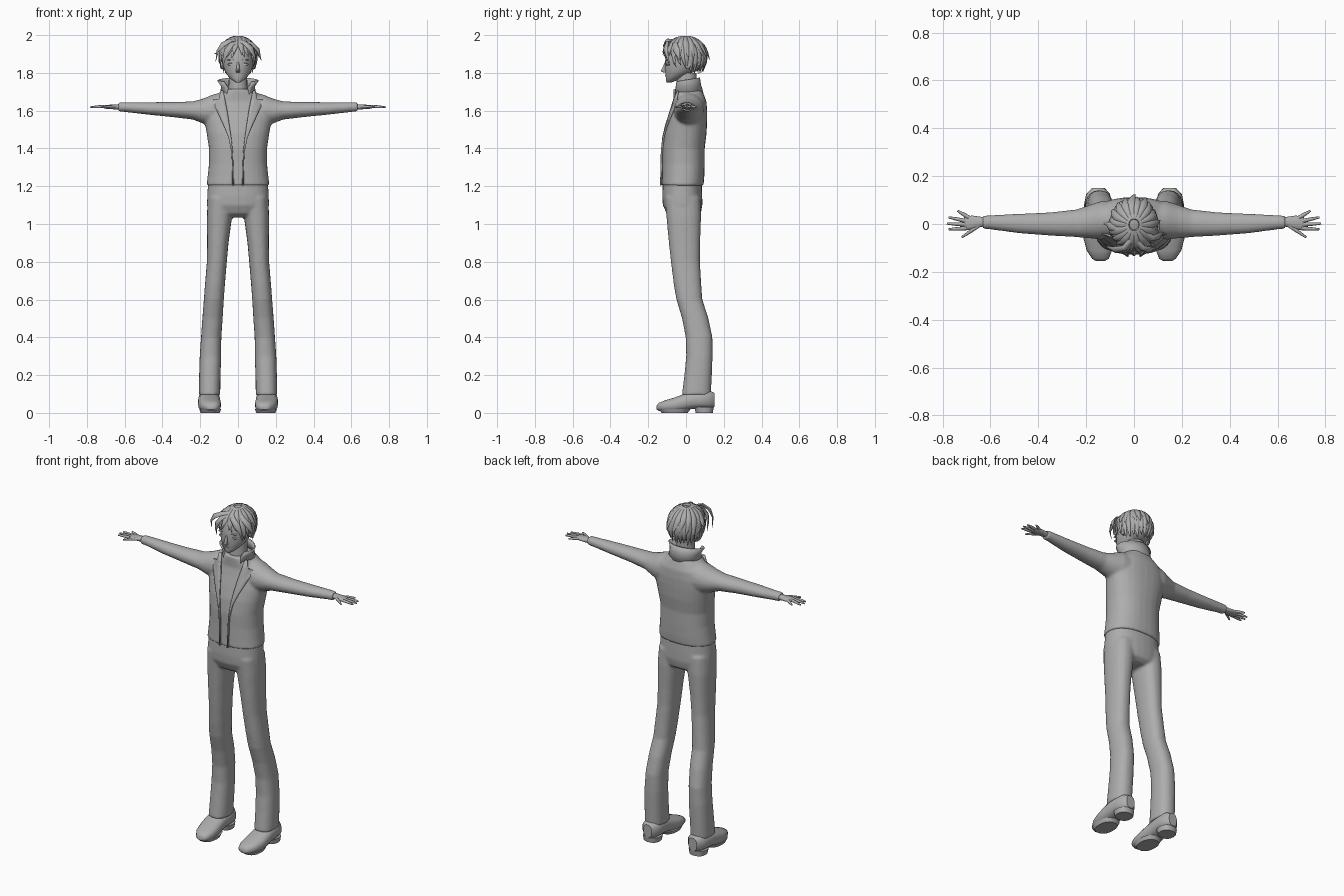
import bpy, bmesh, math, random
from mathutils import Vector

random.seed(4)
grey = bpy.data.materials.new("plain grey")
grey.diffuse_color = (0.42, 0.42, 0.42, 1)


def spow(v, p):
    return math.copysign(abs(v) ** p, v)


def skin(bm, loops):
    """Bridge a list of vertex rings and cap both ends."""
    n = len(loops[0])
    for a, b in zip(loops, loops[1:]):
        for i in range(n):
            bm.faces.new((a[i], a[(i + 1) % n], b[(i + 1) % n], b[i]))
    bm.faces.new(loops[0])
    bm.faces.new(loops[-1])


def loft(bm, axis, rings, sides=20, power=2.0, s=1):
    """Rings are (position on axis, centre u, centre v, radius u, radius v)."""
    loops = []
    for t, u, v, ru, rv in rings:
        loop = []
        for i in range(sides):
            a = 2 * math.pi * i / sides
            p = u + ru * spow(math.cos(a), 2 / power)
            q = v + rv * spow(math.sin(a), 2 / power)
            x, y, z = {'x': (t, p, q), 'y': (p, t, q), 'z': (p, q, t)}[axis]
            loop.append(bm.verts.new((s * x, y, z)))
        loops.append(loop)
    skin(bm, loops)


def sweep(bm, pts, width, thick, hint, taper, sides=8):
    """Tapered flattened tube; hint(p) gives the thin direction."""
    pts = [Vector(p) for p in pts]
    loops = []
    for i, p in enumerate(pts):
        tan = (pts[min(i + 1, len(pts) - 1)] - pts[max(i - 1, 0)]).normalized()
        side = tan.cross(hint(p)).normalized()
        up = side.cross(tan)
        k = taper(i / (len(pts) - 1))
        loops.append([bm.verts.new(p + side * (width * k * math.cos(a)) + up * (thick * k * math.sin(a)))
                      for a in [2 * math.pi * j / sides for j in range(sides)]])
    skin(bm, loops)


def finish(name, bm, voxel=0, solid=0):
    bmesh.ops.recalc_face_normals(bm, faces=bm.faces[:])
    me = bpy.data.meshes.new(name)
    bm.to_mesh(me)
    bm.free()
    me.materials.append(grey)
    ob = bpy.data.objects.new(name, me)
    bpy.context.collection.objects.link(ob)
    if voxel:
        m = ob.modifiers.new("merge", 'REMESH')
        m.mode, m.voxel_size, m.use_smooth_shade = 'VOXEL', voxel, True
        m = ob.modifiers.new("soften", 'SMOOTH')
        m.factor, m.iterations = 0.5, 4
    if solid:
        m = ob.modifiers.new("thickness", 'SOLIDIFY')
        m.thickness, m.offset = solid, 0
    return ob


# Jacket: torso and sleeves merged
TORSO = [(1.203, 0, -.018, .167, .111), (1.25, 0, -.015, .161, .112), (1.32, 0, -.013, .154, .112),
         (1.40, 0, -.013, .154, .112), (1.48, 0, -.003, .166, .112), (1.55, 0, .008, .178, .104),
         (1.60, 0, .016, .175, .096), (1.65, 0, .021, .15, .087), (1.69, 0, .013, .105, .08),
         (1.715, 0, .008, .075, .075)]
SLEEVE = [(.05, .015, 1.60, .075, .10), (.10, .018, 1.60, .08, .095), (.14, .015, 1.60, .08, .083),
          (.185, .01, 1.598, .07, .066), (.24, .003, 1.601, .058, .048), (.35, 0, 1.606, .049, .04),
          (.48, .002, 1.612, .041, .033), (.60, .007, 1.619, .03, .026), (.632, .007, 1.62, .028, .025)]
bm = bmesh.new()
loft(bm, 'z', TORSO, 28, 2.3)
for s in (1, -1):
    loft(bm, 'x', SLEEVE, 20, 2, s)
finish("jacket", bm, .008)


def front_y(x, z):
    """Front surface of the torso."""
    for a, b in zip(TORSO, TORSO[1:]):
        if z <= b[0]:
            break
    k = min(1, (z - a[0]) / (b[0] - a[0]))
    yc, rx, ry = (a[i] + (b[i] - a[i]) * k for i in (2, 3, 4))
    r = min(.85, abs(x) / rx)
    return yc - ry * (1 - r ** 2.3) ** (1 / 2.3)


# Lapels: strips (height, inner x, outer x) lying on the chest
LAPEL = [(1.205, .022, .030), (1.30, .024, .031), (1.38, .027, .034), (1.46, .036, .05),
         (1.52, .045, .075), (1.60, .057, .112), (1.655, .068, .14), (1.663, .07, .10), (1.705, .078, .092)]
for s, name in ((1, "lapel_right"), (-1, "lapel_left")):
    bm = bmesh.new()
    rows = []
    for z, xi, xo in LAPEL:
        xs = [xi + (xo - xi) * k / 3 for k in range(4)]
        rows.append([bm.verts.new((s * x, front_y(x, z) - .005, z)) for x in xs])
    for a, b in zip(rows, rows[1:]):
        for i in range(3):
            bm.faces.new((a[i], a[i + 1], b[i + 1], b[i]))
    finish(name, bm, solid=.009)

# Stand-up collar, open at the front
bm = bmesh.new()
rows = []
for i in range(25):
    a = math.radians(-52 + 284 * i / 24)
    c, sn = math.cos(a), math.sin(a)
    back = (sn + 1) / 2
    rows.append([bm.verts.new((.092 * c, .008 + .08 * sn, 1.675 + .02 * back)),
                 bm.verts.new((.086 * c, .004 + .071 * sn, 1.72 + .02 * back)),
                 bm.verts.new(((.085 + .04 * (1 - back)) * c, .004 + .066 * sn, 1.752 + .023 * back))])
for a, b in zip(rows, rows[1:]):
    for i in range(2):
        bm.faces.new((a[i], b[i], b[i + 1], a[i + 1]))
finish("collar", bm, solid=.008)

# Trousers: hips and legs merged
HIPS = [(1.225, 0, -.02, .158, .103), (1.15, 0, -.02, .163, .106), (1.10, 0, -.018, .165, .105),
        (1.055, 0, -.012, .15, .09), (1.035, 0, -.01, .11, .06)]
LEG = [(1.14, .088, -.018, .072, .095), (1.04, .098, -.012, .067, .092), (.90, .107, -.008, .057, .083),
       (.80, .112, -.003, .053, .077), (.68, .122, .008, .053, .073), (.60, .128, .018, .053, .069),
       (.50, .135, .049, .054, .070), (.40, .142, .069, .054, .071), (.30, .146, .071, .057, .070),
       (.20, .149, .064, .057, .073), (.095, .151, .055, .057, .077)]
bm = bmesh.new()
loft(bm, 'z', HIPS, 28, 2.3)
for s in (1, -1):
    loft(bm, 'z', LEG, 20, 2.3, s)
finish("trousers", bm, .008)

# Shoes: upper with a separate heel block
SHOE = [(-.155, .14, .028, .018, .010), (-.145, .14, .032, .035, .021), (-.11, .145, .036, .053, .031),
        (-.06, .15, .043, .061, .039), (-.01, .153, .056, .060, .045), (.03, .153, .066, .057, .046),
        (.08, .152, .07, .057, .048), (.125, .15, .07, .05, .048), (.15, .149, .068, .027, .038)]
HEEL = [(0, .151, .097, .047, .046), (.03, .151, .095, .052, .052)]
SOLE = [(0, .147, -.06, .05, .07), (.02, .147, -.06, .058, .085)]
for s, side in ((1, "right"), (-1, "left")):
    bm = bmesh.new()
    loft(bm, 'y', SHOE, 18, 2.5, s)
    loft(bm, 'z', HEEL, 18, 2.4, s)
    loft(bm, 'z', SOLE, 18, 2.3, s)
    finish("shoe_" + side, bm)

# Hands: palm, four fingers and thumb
PALM = [(.61, .008, 1.62, .018, .016), (.64, .009, 1.62, .021, .014), (.675, .006, 1.62, .029, .012),
        (.70, .004, 1.62, .029, .010), (.71, .004, 1.62, .024, .007)]
FINGERS = [(.69, .027, .737, .055), (.70, .012, .775, .028), (.70, -.003, .782, .002),
           (.70, -.018, .774, -.022), (.645, -.004, .72, -.056)]
for s, side in ((1, "right"), (-1, "left")):
    bm = bmesh.new()
    loft(bm, 'x', PALM, 14, 2.2, s)
    for x0, y0, x1, y1 in FINGERS:
        pts = [(s * (x0 + (x1 - x0) * k / 4), y0 + (y1 - y0) * k / 4, 1.622 - .004 * (k / 4) ** 2) for k in range(5)]
        sweep(bm, pts, .0085, .0085, lambda p: Vector((0, 0, 1)), lambda t: 1 - .5 * t ** 2)
    finish("hand_" + side, bm)

# Neck, head and nose
bm = bmesh.new()
loft(bm, 'z', [(1.66, 0, .005, .058, .058), (1.72, 0, 0, .05, .052), (1.80, 0, .005, .048, .052)])
finish("neck", bm)
HEAD = [(1.750, 0, -.088, .012, .014), (1.758, 0, -.080, .026, .026), (1.775, 0, -.062, .046, .045),
        (1.795, 0, -.043, .062, .066), (1.82, 0, -.025, .075, .087), (1.86, 0, -.01, .083, .101),
        (1.91, 0, -.005, .083, .10), (1.955, 0, -.003, .066, .08), (1.98, 0, 0, .03, .04)]
bm = bmesh.new()
loft(bm, 'z', HEAD, 24)
loft(bm, 'z', [(1.802, 0, -.108, .010, .012), (1.81, 0, -.115, .011, .020), (1.83, 0, -.111, .008, .013),
               (1.858, 0, -.106, .006, .006)], 10)
finish("head", bm)

# Eyes, brows, ears and mouth
bm = bmesh.new()
for s in (1, -1):
    loft(bm, 'y', [(-.105, .036, 1.845, .017, .006), (-.092, .036, 1.845, .019, .008)], 12, s=s)
    loft(bm, 'y', [(-.106, .037, 1.868, .020, .002), (-.09, .037, 1.868, .021, .004)], 8, s=s)
    loft(bm, 'x', [(.072, .005, 1.845, .014, .022), (.088, .01, 1.847, .017, .027),
                   (.094, .013, 1.85, .012, .022)], 12, s=s)
loft(bm, 'y', [(-.111, 0, 1.785, .016, .002), (-.09, 0, 1.785, .018, .004)], 8)
finish("face_details", bm)

# Hair: scalp cap
bm = bmesh.new()
bmesh.ops.create_uvsphere(bm, u_segments=24, v_segments=14, radius=1)
for v in bm.verts:
    v.co = Vector((v.co.x * .091, .012 + v.co.y * .1, 1.885 + v.co.z * (.103 if v.co.z > 0 else .085)))
finish("hair_cap", bm)

CENTRE = Vector((0, -.003, 1.88))


def outward(p):
    return (p - CENTRE).normalized()


def lock(bm, phi, end, scale, width, swing, flare):
    """Strand over the skull; phi is degrees from the front."""
    pts = []
    for k in range(9):
        t = k / 8
        th = math.radians(12 + (end - 12) * t)
        ph = math.radians(phi + swing * t * t)
        h = math.sin(th) if th < 1.57 else max(math.sin(th), .8)
        r = scale + flare * t ** 3
        pts.append(CENTRE + Vector((.094 * r * h * math.sin(ph), -.108 * r * h * math.cos(ph),
                                    .108 * scale * math.cos(th))))
    sweep(bm, pts, width, .009, outward, lambda t: max(.06, (.55 + .9 * t) if t < .5 else 2 * (1 - t) ** .7 * .81))


# Hair strands: long under layer and short, flicked top layer
bm = bmesh.new()
for i in range(26):
    phi = -180 + 360 * (i + .5) / 26
    a = abs(phi)
    end = 86 if a < 45 else (112 if a < 100 else 138)
    lock(bm, phi, end + random.uniform(-7, 7), 1.0, .017, math.copysign(14 if a < 90 else 5, phi),
         random.uniform(.02, .12))
for i in range(18):
    phi = -180 + 360 * (i + .5) / 18
    lock(bm, phi, (74 if abs(phi) < 50 else 98) + random.uniform(-12, 10), 1.045, .018,
         random.uniform(-8, 8) + math.copysign(10, phi), random.uniform(.02, .14))
# Large parted fringe strands
for pts in ([(-.005, -.06, 1.972), (-.04, -.1, 1.972), (-.08, -.108, 1.95), (-.108, -.098, 1.915), (-.118, -.08, 1.86)],
            [(0, -.06, 1.97), (.035, -.1, 1.96), (.068, -.108, 1.93), (.086, -.1, 1.89), (.088, -.085, 1.835)],
            [(-.01, -.07, 1.968), (-.035, -.108, 1.95), (-.06, -.112, 1.915), (-.075, -.1, 1.87), (-.08, -.085, 1.83)],
            [(.03, -.03, 1.975), (.075, -.06, 1.955), (.105, -.05, 1.92), (.115, -.04, 1.89), (.124, -.035, 1.865)],
            [(-.03, -.01, 1.975), (-.075, -.02, 1.955), (-.1, -.01, 1.925), (-.112, 0, 1.905), (-.128, 0, 1.90)]):
    sweep(bm, pts, .018, .009, outward, lambda t: (.6 + .8 * t) if t < .5 else max(.06, 2 * (1 - t)))
finish("hair_strands", bm)

# Smooth shading with sharp edges kept
bpy.ops.object.select_all(action='SELECT')
bpy.context.view_layer.objects.active = bpy.data.objects["head"]
bpy.ops.object.shade_smooth_by_angle(angle=math.radians(45))
